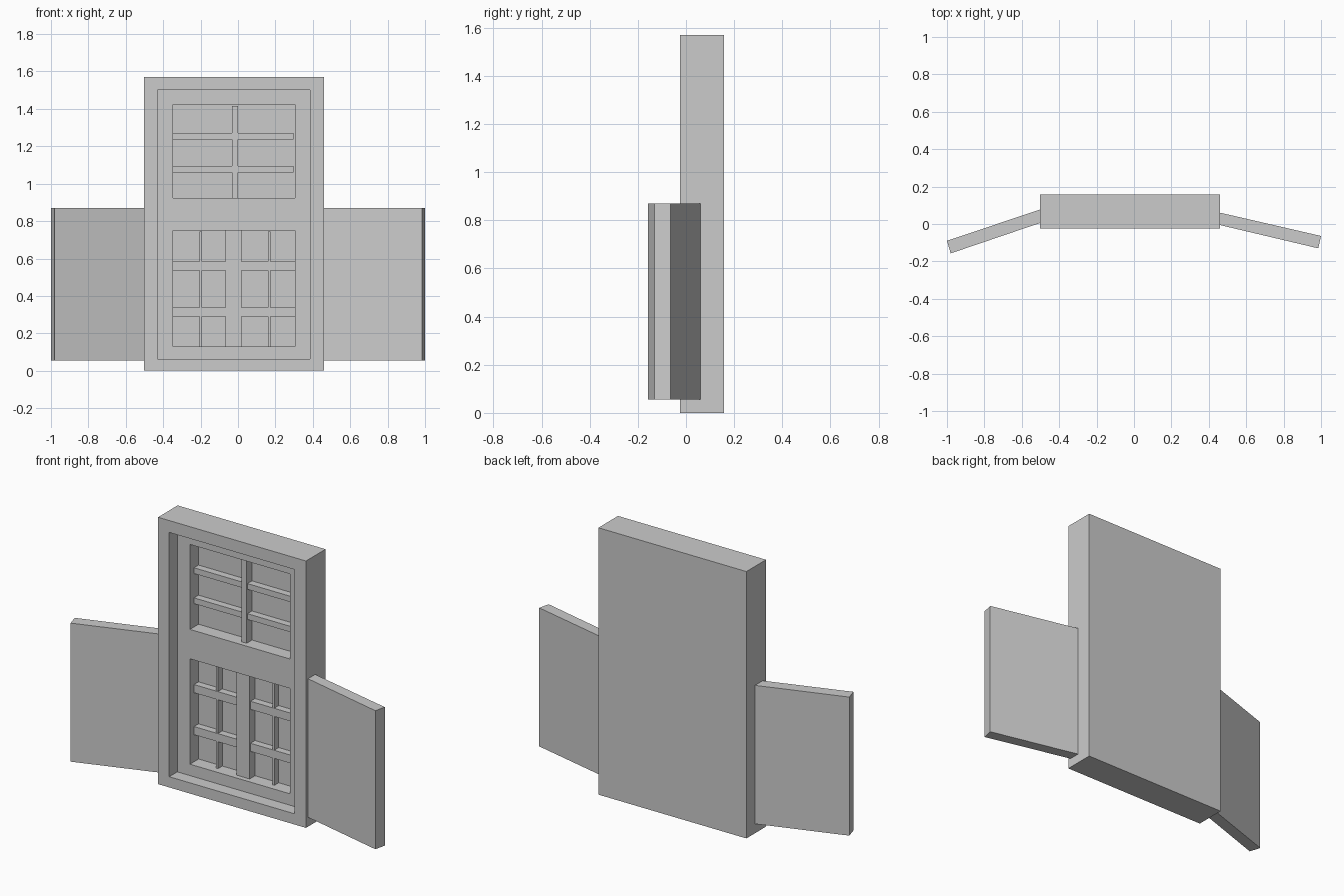
import bpy, bmesh

if "Cube" in bpy.data.objects:
    bpy.data.objects.remove(bpy.data.objects["Cube"])


def prism(name, outline, z0, z1):
    """Extrude a plan outline (x, y) from z0 up to z1."""
    bm = bmesh.new()
    face = bm.faces.new([bm.verts.new((x, y, z0)) for x, y in outline])
    top = bmesh.ops.extrude_face_region(bm, geom=[face])["geom"]
    verts = [v for v in top if isinstance(v, bmesh.types.BMVert)]
    bmesh.ops.translate(bm, verts=verts, vec=(0, 0, z1 - z0))
    bmesh.ops.recalc_face_normals(bm, faces=bm.faces)
    mesh = bpy.data.meshes.new(name)
    bm.to_mesh(mesh)
    bm.free()
    obj = bpy.data.objects.new(name, mesh)
    bpy.context.collection.objects.link(obj)
    return obj


def box(name, x0, x1, y0, y1, z0, z1):
    return prism(name, [(x0, y0), (x1, y0), (x1, y1), (x0, y1)], z0, z1)


def cut(target, cutter):
    mod = target.modifiers.new(cutter.name, "BOOLEAN")
    mod.operation = "DIFFERENCE"
    mod.solver = "EXACT"
    mod.object = cutter
    cutter.hide_render = True
    cutter.hide_set(True)


FRONT, BACK = -0.025, 0.157
DOOR, GLASS = 0.05, 0.13      # depths of the door face and the panes
X0, X1 = -0.348, 0.304        # window sides

# Casing with the door set back in it and two window openings
casing = box("door_casing", -0.503, 0.46, FRONT, BACK, 0, 1.57)
cut(casing, box("recess_cutter", -0.43, 0.384, -0.1, DOOR, 0.063, 1.5))
cut(casing, box("upper_window_cutter", X0, X1, 0.0, GLASS, 0.923, 1.423))
cut(casing, box("lower_window_cutter", X0, X1, 0.0, GLASS, 0.13, 0.75))

# Upper window bars
E = 0.004                     # embed bars slightly into the casing
box("upper_mullion", -0.032, 0.0, 0.08, GLASS + E, 0.92, 1.415)
for z in (1.06, 1.237):
    box("upper_glazing_bar", X0 - E, 0.296, 0.088, GLASS + E, z, z + 0.034)

# Lower window bars
box("lower_mullion", -0.066, 0.02, 0.08, GLASS + E, 0.13 - E, 0.75 + E)
for x in (-0.207, 0.16):
    box("lower_upright_bar", x, x + 0.014, 0.09, GLASS + E, 0.13 - E, 0.745)
for z in (0.289, 0.536):
    box("lower_glazing_bar", X0 - E, X1 + E, 0.088, GLASS + E, z, z + 0.048)

# Angled side walls
prism("left_wall", [(-1.0, -0.09), (-0.98, -0.157), (-0.48, 0.013), (-0.48, 0.085)],
      0.055, 0.87)
prism("right_wall", [(1.0, -0.064), (0.985, -0.13), (0.44, -0.001), (0.44, 0.065)],
      0.055, 0.87)
